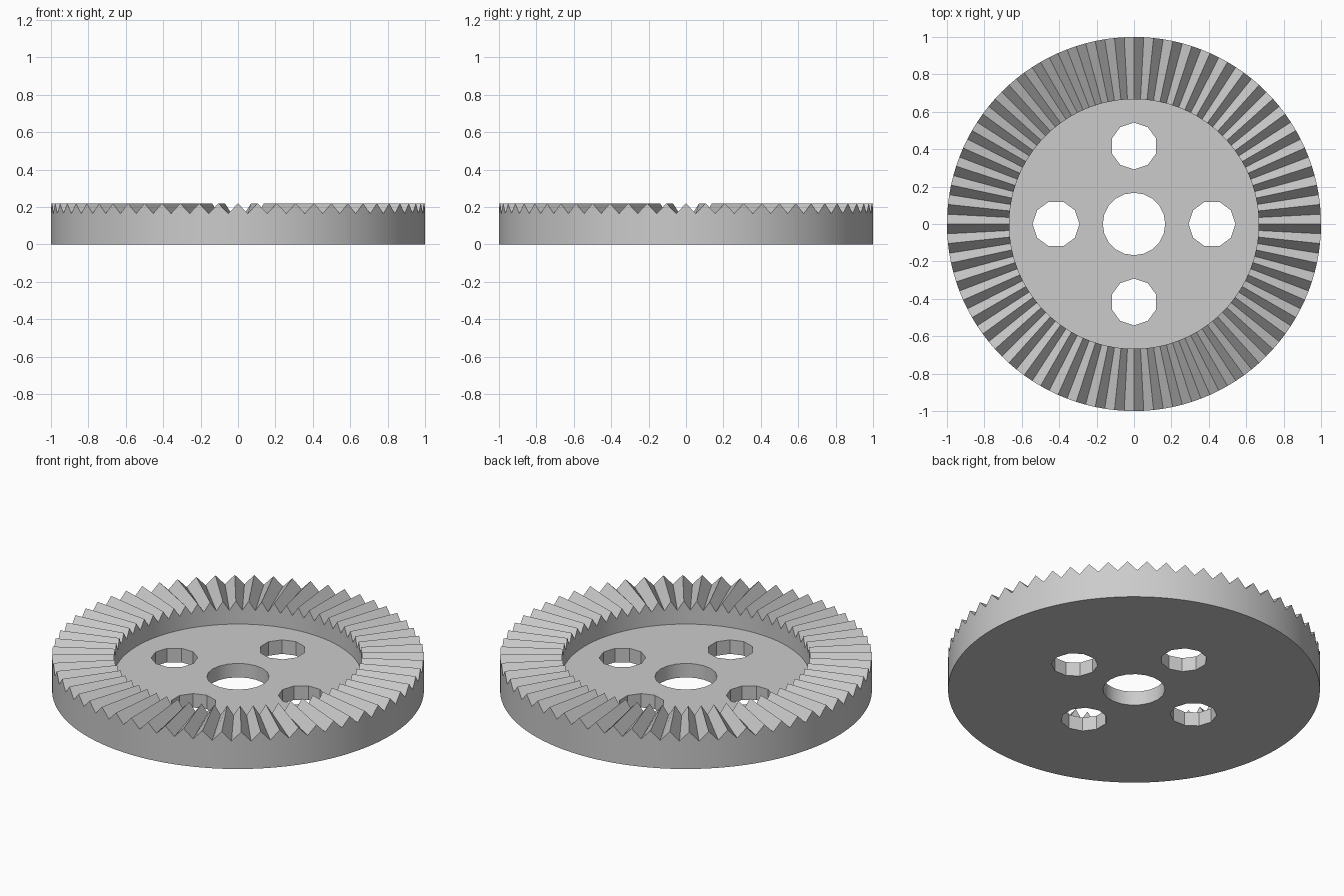
import bpy, bmesh
from math import sin, cos, pi, radians

TEETH = 60
STEPS = TEETH * 2
OUTER, INNER = 1.0, 0.667
FLOOR, VALLEY, PEAK = 0.083, 0.165, 0.22

cube = bpy.data.objects.get("Cube")
if cube:
    bpy.data.objects.remove(cube, do_unlink=True)

# Grey metal
metal = bpy.data.materials.new("grey_metal")
metal.use_nodes = True
colour = (0.6, 0.6, 0.6, 1)
metal.diffuse_color = colour
metal.node_tree.nodes["Principled BSDF"].inputs["Base Color"].default_value = colour


def ring(bm, radius, height):
    """Ring of vertices; height is a function of the step number."""
    return [bm.verts.new((radius * cos(2 * pi * i / STEPS),
                          radius * sin(2 * pi * i / STEPS), height(i)))
            for i in range(STEPS)]


def tooth(i):
    return VALLEY if i % 2 else PEAK


# Gear body: bottom, outer wall, radial teeth, inner wall, recessed floor
bm = bmesh.new()
rings = [ring(bm, OUTER, lambda i: 0),
         ring(bm, OUTER, tooth),
         ring(bm, INNER, tooth),
         ring(bm, INNER, lambda i: FLOOR)]
for low, high in zip(rings, rings[1:]):
    for i in range(STEPS):
        j = (i + 1) % STEPS
        bm.faces.new((low[i], low[j], high[j], high[i]))
bm.faces.new(rings[0][::-1])
bm.faces.new(rings[-1])
bmesh.ops.recalc_face_normals(bm, faces=bm.faces)
mesh = bpy.data.meshes.new("crown_gear")
bm.to_mesh(mesh)
bm.free()
gear = bpy.data.objects.new("crown_gear", mesh)
bpy.context.collection.objects.link(gear)
mesh.materials.append(metal)


def drill(name, x, y, radius, sides, turn):
    """Cut a vertical hole through the plate."""
    bpy.ops.mesh.primitive_cylinder_add(vertices=sides, radius=radius, depth=1,
                                        location=(x, y, 0), rotation=(0, 0, turn))
    cutter = bpy.context.object
    cutter.name = name
    cutter.hide_render = True
    cutter.data.materials.append(metal)
    cut = gear.modifiers.new(name, "BOOLEAN")
    cut.operation = "DIFFERENCE"
    cut.solver = "EXACT"
    cut.object = cutter
    bpy.context.view_layer.objects.active = gear
    bpy.ops.object.modifier_apply(modifier=cut.name)
    bpy.data.objects.remove(cutter, do_unlink=True)


# Axle hole and four lightening holes
drill("axle_hole", 0, 0, 0.167, 20, 0)
for k in range(4):
    a = k * pi / 2
    drill("plate_hole", 0.417 * cos(a), 0.417 * sin(a), 0.125, 10, a + pi / 2)

# Smooth round walls, crisp teeth
bpy.ops.object.select_all(action="DESELECT")
gear.select_set(True)
bpy.context.view_layer.objects.active = gear
bpy.ops.object.shade_smooth_by_angle(angle=radians(30))
